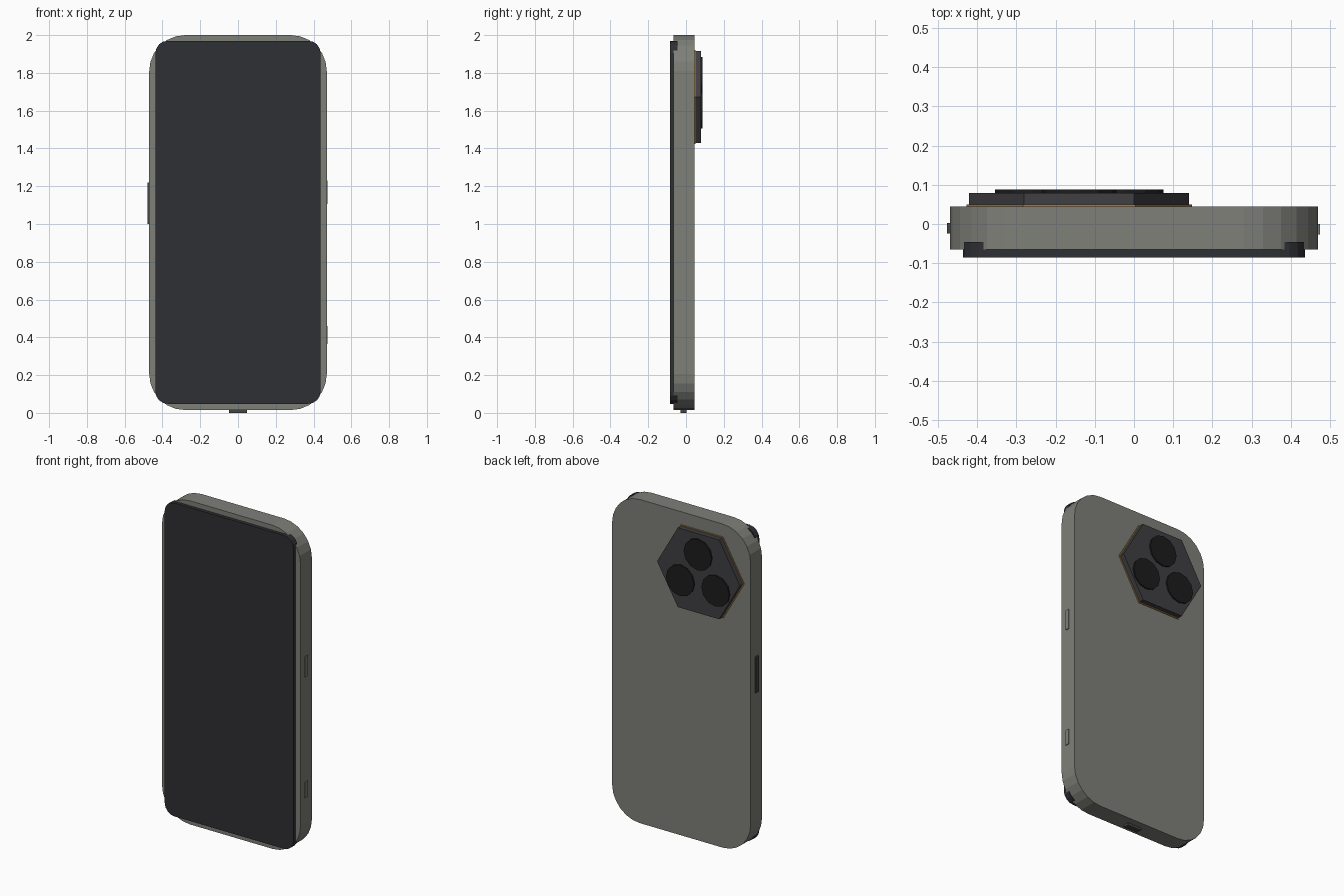
import bpy, math

if "Cube" in bpy.data.objects:
    bpy.data.objects.remove(bpy.data.objects["Cube"])

def material(name, r, g, b):
    m = bpy.data.materials.new(name)
    m.diffuse_color = (r, g, b, 1)
    m.use_nodes = True
    m.node_tree.nodes["Principled BSDF"].inputs["Base Color"].default_value = m.diffuse_color
    return m

TITAN = material("titanium", 0.21, 0.215, 0.19)
GLASS = material("glass", 0.028, 0.029, 0.034)
PLATE = material("plate", 0.05, 0.05, 0.056)
LENS = material("lens_black", 0.012, 0.012, 0.012)
GOLD = material("gold", 0.35, 0.2, 0.06)
DARK = material("dark_metal", 0.06, 0.06, 0.058)

def prism(name, profile, y0, y1, mat):
    """Extrude an (x, z) outline along y."""
    n = len(profile)
    verts = [(x, y, z) for y in (y0, y1) for x, z in profile]
    faces = [tuple(range(n)), tuple(range(2 * n - 1, n - 1, -1))]
    faces += [(i, i + n, (i + 1) % n + n, (i + 1) % n) for i in range(n)]
    me = bpy.data.meshes.new(name)
    me.from_pydata(verts, [], faces)
    me.materials.append(mat)
    ob = bpy.data.objects.new(name, me)
    bpy.context.collection.objects.link(ob)
    return ob

def rounded_rect(x0, x1, z0, z1, r, seg):
    pts = []
    for k, (cx, cz) in enumerate([(x1 - r, z1 - r), (x0 + r, z1 - r),
                                  (x0 + r, z0 + r), (x1 - r, z0 + r)]):
        for i in range(seg + 1):
            a = math.pi / 2 * (k + i / seg)
            pts.append((cx + r * math.cos(a), cz + r * math.sin(a)))
    return pts

def ngon(cx, cz, r, n):
    return [(cx + r * math.cos(2 * math.pi * i / n),
             cz + r * math.sin(2 * math.pi * i / n)) for i in range(n)]

def box(name, x0, x1, y0, y1, z0, z1, mat):
    return prism(name, [(x1, z1), (x0, z1), (x0, z0), (x1, z0)], y0, y1, mat)

# Body and screen slab
prism("body", rounded_rect(-0.47, 0.47, 0.015, 2.0, 0.19, 6), -0.065, 0.045, TITAN)
prism("screen", rounded_rect(-0.437, 0.437, 0.048, 1.97, 0.065, 4), -0.086, -0.046, GLASS)

# Hexagonal camera island with gold rim
CX, CZ = -0.14, 1.672
prism("camera_rim", ngon(CX, CZ, 0.288, 6), 0.035, 0.05, GOLD)
prism("camera_plate", ngon(CX, CZ, 0.281, 6), 0.04, 0.079, PLATE)

# Three lenses
for i, (dx, z) in enumerate([(0, 1.79), (-0.12, 1.6), (0.12, 1.6)]):
    prism(f"lens_{i + 1}", ngon(CX + dx, z, 0.095, 12), 0.07, 0.088, LENS)

# Side buttons and charging port
box("upper_right_button", 0.45, 0.475, -0.027, 0.0, 1.105, 1.23, TITAN)
box("lower_right_button", 0.45, 0.475, -0.027, 0.0, 0.365, 0.46, TITAN)
box("left_button", -0.478, -0.45, -0.024, 0.003, 1.0, 1.22, DARK)
box("charging_port", -0.047, 0.047, -0.03, 0.003, 0.0, 0.04, DARK)
